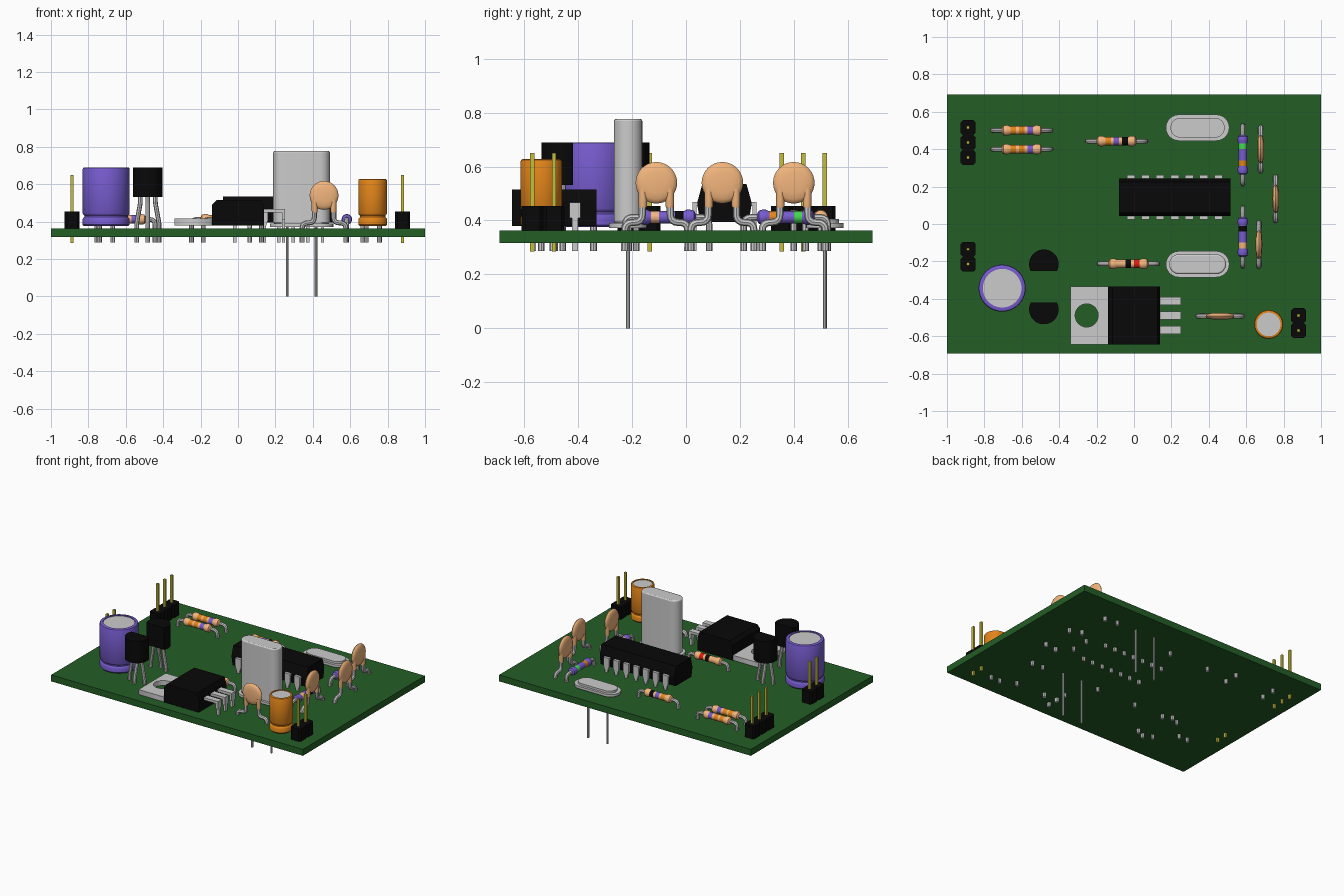
import bpy, bmesh
from math import sin, cos, pi, radians
from mathutils import Vector

if "Cube" in bpy.data.objects:
    bpy.data.objects.remove(bpy.data.objects["Cube"])

RGB = dict(green=(40, 94, 42), black=(17, 17, 17), violet=(118, 92, 205), orange=(226, 132, 32),
           tan=(242, 180, 124), gold=(196, 188, 62), lime=(70, 215, 80), red=(225, 35, 25))
TOP, STUB = 0.363, 0.287      # board top, underside wire ends
MATS = {}


def mat(c):
    if c not in MATS:
        MATS[c] = bpy.data.materials.new(c)
        MATS[c].diffuse_color = [(v / 255) ** 2.2 for v in RGB[c]] + [1]
    return MATS[c]


def add(name, me, smooth=False, color=None):
    o = bpy.data.objects.new(name, me)
    bpy.context.collection.objects.link(o)
    if color:
        me.materials.append(mat(color))
    if smooth:
        bpy.ops.object.select_all(action='DESELECT')
        o.select_set(True)
        bpy.context.view_layer.objects.active = o
        bpy.ops.object.shade_smooth_by_angle(angle=radians(35))
    return o


def prism(name, pts, a, b, axis='z', color=None, smooth=False):
    """Extrude a 2D outline along an axis from a to b."""
    place = {'x': lambda p, h: (h, p[0], p[1]), 'y': lambda p, h: (p[0], h, p[1]),
             'z': lambda p, h: (p[0], p[1], h)}[axis]
    bm = bmesh.new()
    lo = [bm.verts.new(place(p, a)) for p in pts]
    hi = [bm.verts.new(place(p, b)) for p in pts]
    bm.faces.new(lo)
    bm.faces.new(hi)
    for i in range(len(pts)):
        j = (i + 1) % len(pts)
        bm.faces.new((lo[i], lo[j], hi[j], hi[i]))
    bmesh.ops.recalc_face_normals(bm, faces=bm.faces)
    me = bpy.data.meshes.new(name)
    bm.to_mesh(me)
    bm.free()
    return add(name, me, smooth, color)


def rect(x0, x1, y0, y1):
    return [(x0, y0), (x1, y0), (x1, y1), (x0, y1)]


def arc(cx, cy, r, a0, a1, n):
    return [(cx + r * cos(radians(a0 + (a1 - a0) * i / n)), cy + r * sin(radians(a0 + (a1 - a0) * i / n)))
            for i in range(n + 1)]


def stadium(cx, cy, hx, hy):
    return arc(cx + hx - hy, cy, hy, -90, 90, 12) + arc(cx - hx + hy, cy, hy, 90, 270, 12)


def lathe(name, prof, loc, axis='z', n=32, squash=1.0):
    """Spin (radius, height, colour of next segment) rows round an axis."""
    bm = bmesh.new()
    place = {'x': lambda u, v, h: (h, u, v), 'y': lambda u, v, h: (v, h, u), 'z': lambda u, v, h: (u, v, h)}[axis]
    rings, cols = [], []
    for r, h, c in prof:
        k = 1 if r == 0 else n
        rings.append([bm.verts.new(Vector(loc) + Vector(place(r * cos(2 * pi * i / n), r * sin(2 * pi * i / n), h * squash)))
                      for i in range(k)])
    for row, A, B in zip(prof, rings, rings[1:]):
        if row[2] not in cols:
            cols.append(row[2])
        for i in range(n):
            j = (i + 1) % n
            vs = [A[i % len(A)], A[j % len(A)], B[j % len(B)], B[i % len(B)]]
            f = bm.faces.new(list(dict.fromkeys(vs)))
            f.material_index = cols.index(row[2])
    bmesh.ops.recalc_face_normals(bm, faces=bm.faces)
    me = bpy.data.meshes.new(name)
    bm.to_mesh(me)
    bm.free()
    for c in cols:
        me.materials.append(mat(c) if c else None)
    return add(name, me, True)


def curve_mesh(cu):
    o = bpy.data.objects.new("tmp", cu)
    bpy.context.collection.objects.link(o)
    me = bpy.data.meshes.new_from_object(o.evaluated_get(bpy.context.evaluated_depsgraph_get()))
    bpy.data.objects.remove(o)
    return me


def wire(name, pts, r, bend=0.03, color=None):
    """Round wire through points with filleted corners."""
    P = [Vector(p) for p in pts]
    path = [P[0]]
    for a, b, c in zip(P, P[1:], P[2:]):
        s, e = b + (a - b).normalized() * bend, b + (c - b).normalized() * bend
        path += [s * (1 - t) ** 2 + b * 2 * t * (1 - t) + e * t * t for t in (0, .25, .5, .75, 1)]
    path.append(P[-1])
    cu = bpy.data.curves.new(name, 'CURVE')
    cu.dimensions, cu.bevel_depth, cu.bevel_resolution, cu.use_fill_caps = '3D', r, 2, True
    sp = cu.splines.new('POLY')
    sp.points.add(len(path) - 1)
    for q, v in zip(sp.points, path):
        q.co = (*v, 1)
    return add(name, curve_mesh(cu), True, color)


# Board
prism("board", rect(-1, 1, -.692, .692), .317, TOP, 'z', 'green')

# Pin headers: chamfered block per pin
for x, ys in ((-.887, (.515, .435, .355)), (-.887, (-.135, -.215)), (.88, (-.49, -.57))):
    for y in ys:
        h, c = .04, .012
        prism("header_block", [(x - h, y - h + c), (x - h + c, y - h), (x + h - c, y - h), (x + h, y - h + c),
              (x + h, y + h - c), (x + h - c, y + h), (x - h + c, y + h), (x - h, y + h - c)], TOP, .453, 'z', 'black')
        prism("header_pin", rect(x - .008, x + .008, y - .008, y + .008), .285, .65, 'z', 'gold')


# Resistors: banded body and bent lead
def resistor(x, y, axis, base, bands):
    z = .412
    half = [(0, .108), (.014, .106), (.025, .099), (.028, .087), (.028, .073), (.0225, .062)]
    prof = [(r, -h, base) for r, h in half]
    for c, b in zip(bands, (-.045, -.001, .045)):
        if c:
            prof += [(.0228, b - .015, c), (.0228, b + .015, base)]
    prof += [(r, h, base) for r, h in reversed(half)]
    lathe("resistor_body", prof, (x, y, z), axis, 24)
    d = Vector((1, 0, 0)) if axis == 'x' else Vector((0, 1, 0))
    c = Vector((x, y, 0))
    for s in (-1, 1):
        wire("resistor_lead", [c + d * s * .1 + Vector((0, 0, z)), c + d * s * .156 + Vector((0, 0, z)),
                               c + d * s * .156 + Vector((0, 0, STUB))], .0125)


resistor(-.6, .5, 'x', 'tan', ('orange', 'orange', 'violet'))
resistor(-.6, .4, 'x', 'tan', ('orange', 'orange', 'violet'))
resistor(-.093, .443, 'x', 'tan', ('orange', 'violet', 'black'))
resistor(-.03, -.213, 'x', 'tan', (None, 'black', 'red'))
resistor(.582, .37, 'y', 'violet', ('orange', None, 'lime'))
resistor(.582, -.07, 'y', 'violet', ('tan', None, 'black'))

# Ceramic disc capacitors: lens body, coated necks, bent legs
for x, y, along in ((.677, .4, 'y'), (.757, .135, 'y'), (.668, -.11, 'y'), (.46, -.493, 'x')):
    d, c = (Vector((0, 1, 0)) if along == 'y' else Vector((1, 0, 0))), Vector((x, y, 0))
    lathe("disc_capacitor", [(r, h, 'tan') for r, h in ((0, -.018), (.04, -.017), (.062, -.013), (.073, -.007), (.077, 0),
          (.073, .007), (.062, .013), (.04, .017), (0, .018))], (x, y, .54), 'x' if along == 'y' else 'y', 32)
    for s in (-1, 1):
        p = lambda o, z: c + d * s * o + Vector((0, 0, z))
        lathe("capacitor_neck", [(0, .03, 'tan'), (.016, .03, 'tan'), (.016, -.03, 'tan'), (.0145, -.04, 'tan'),
                                 (0, -.04, 'tan')], p(.05, .488), 'z', 12)
        wire("capacitor_leg", [p(.052, .5), p(.052, .393), p(.117, .393), p(.117, STUB)], .0135)

# Logic chip: six-sided body with tapered pins both sides
cy = .1425
prism("chip_body", [(cy - .09, .395), (cy + .09, .395), (cy + .1, .455), (cy + .1, .47), (cy + .082, .535),
      (cy - .082, .535), (cy - .1, .47), (cy - .1, .455)], -.08, .515, 'x', 'black')
for i in range(7):
    x = .2175 + (i - 3) * .078
    for s in (-1, 1):
        ys = sorted((cy + s * .104, cy + s * .119))
        prism("chip_pin", [(x - .022, .468), (x - .022, .41), (x - .009, .37), (x - .009, STUB), (x + .009, STUB),
              (x + .009, .37), (x + .022, .41), (x + .022, .468)], *ys, 'y')
        ys = sorted((cy + s * .09, cy + s * .108))
        prism("chip_pin_root", rect(x - .022, x + .022, *ys), .453, .468)

# Crystals: tall can, and an open base
for y, tall in ((-.215, True), (.515, False)):
    prism("crystal_flange", stadium(.34, y, .17, .07), .372, .39, smooth=True)
    prism("crystal_step", stadium(.34, y, .145, .053), .39, .405, smooth=True)
    if tall:
        can = prism("crystal_can", stadium(.34, y, .152, .053), .39, .777)
        b = can.modifiers.new("round", 'BEVEL')
        b.width, b.segments, b.limit_method, b.angle_limit = .008, 2, 'ANGLE', radians(60)
        bpy.context.view_layer.objects.active = can
        can.select_set(True)
        bpy.ops.object.shade_smooth_by_angle(angle=radians(35))
    for s in (-1, 1):
        wire("crystal_pin", [(.34 + s * .077, y, 0), (.34 + s * .077, y, .4)], .0075)

# Voltage regulator: holed tab, chamfered body, three bent legs
cu = bpy.data.curves.new("regulator_tab", 'CURVE')
cu.dimensions, cu.fill_mode, cu.extrude = '2D', 'BOTH', .018
for loop in (rect(-.34, -.12, -.643, -.335), arc(-.253, -.489, .062, 0, 348.75, 31)):
    sp = cu.splines.new('POLY')
    sp.points.add(len(loop) - 1)
    for q, v in zip(sp.points, loop):
        q.co = (*v, 0, 1)
    sp.use_cyclic_u = True
me = curve_mesh(cu)
for v in me.vertices:
    v.co.z += .398
add("regulator_tab", me)
prism("regulator_body", [(-.138, .38), (.14, .38), (.14, .475), (.125, .515), (-.115, .515), (-.138, .49)],
      -.645, -.333, 'y', 'black')
for y in (-.412, -.489, -.567):
    prism("regulator_leg_top", [(.13, .448), (.13, .466), (.252, .466), (.252, .41), (.234, .41), (.234, .448)],
          y - .021, y + .021, 'y')
    prism("regulator_leg_end", rect(.234, .252, y - .011, y + .011), STUB, .42)

# Transistors: D-shaped bodies on splayed legs
for y, s in ((-.215, 1), (-.457, -1)):
    x = -.482
    D = [(x + px, y + s * py) for px, py in arc(0, 0, .079, -28, 208, 24)]
    prism("transistor_body", D, .532, .69, 'z', 'black', True)
    for k in (-1, 0, 1):
        wire("transistor_leg", [(x + k * .04, y, .54), (x + k * .04, y, .5), (x + k * .06, y + (.03 * s if k == 0 else 0), .39),
                                (x + k * .06, y + (.03 * s if k == 0 else 0), STUB)], .0125, .015)

# Electrolytic capacitors: grooved sleeve with metal top
for x, y, r, top, c in ((-.705, -.343, .126, .69, 'violet'), (.72, -.537, .077, .628, 'orange')):
    g, e = r - .009, r * .82
    lathe("electrolytic_capacitor", [(0, .375, c), (r - .008, .375, c), (r, .383, c), (r, .412, c), (r - .003, .418, c),
          (g, .424, c), (g, .432, c), (r - .003, .438, c), (r, .444, c), (r, top - .01, c), (r - .003, top - .003, c),
          (r - .01, top, c), (e, top, c), (e, top - .006, None), (0, top - .006, None)], (x, y, 0), 'z', 48)
    for s in (-1, 1):
        wire("capacitor_lead", [(x + s * .035, y, STUB), (x + s * .035, y, .38)], .0125)

for m in bpy.data.materials:
    if m.users and not m.is_grease_pencil:
        m.use_nodes = True
        m.node_tree.nodes["Principled BSDF"].inputs["Base Color"].default_value = m.diffuse_color
